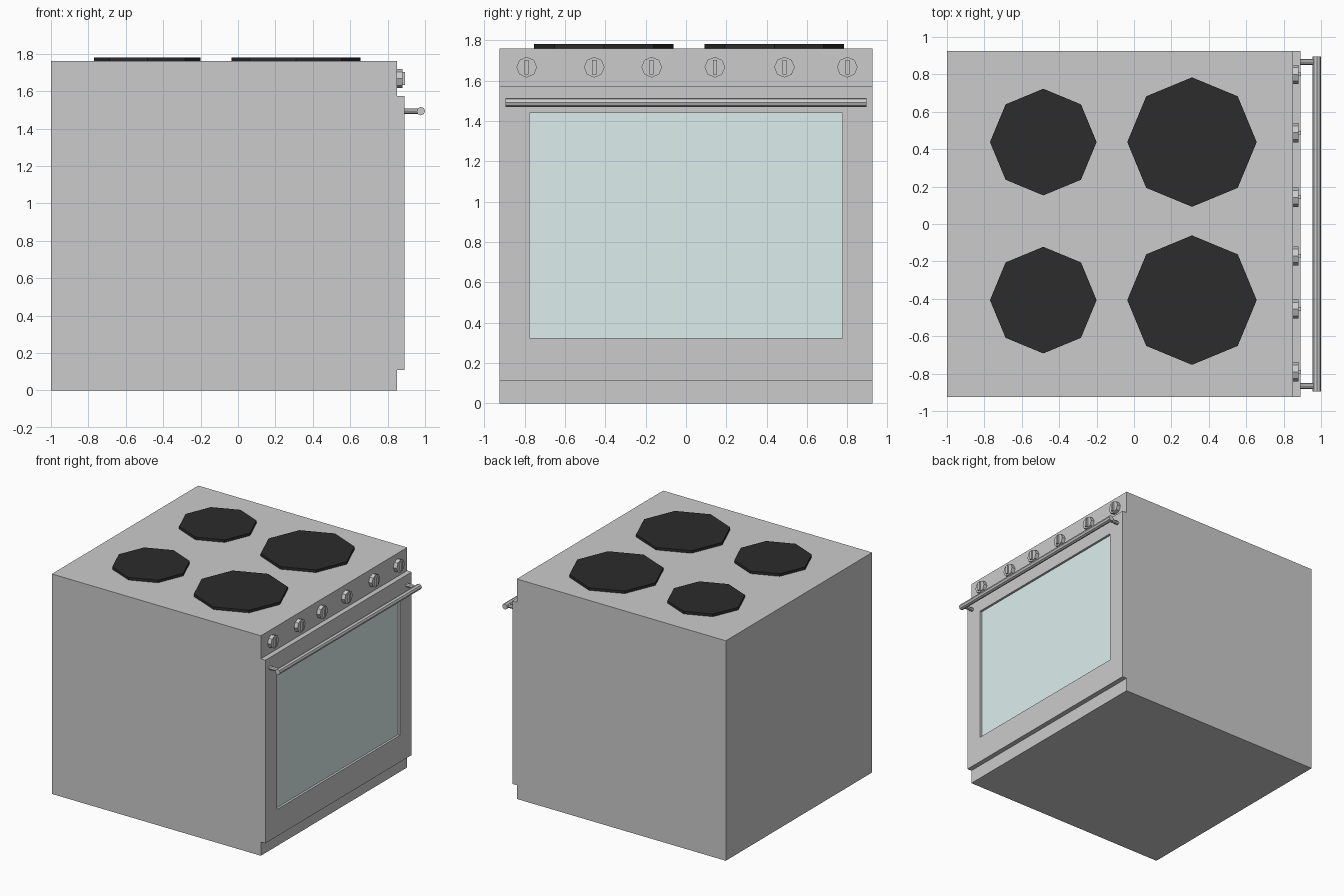
import bpy, bmesh
from math import pi
from mathutils import Matrix

if "Cube" in bpy.data.objects:
    bpy.data.objects.remove(bpy.data.objects["Cube"])


def material(name, rgb):
    m = bpy.data.materials.new(name)
    m.diffuse_color = (*rgb, 1)
    m.use_nodes = True
    m.node_tree.nodes["Principled BSDF"].inputs["Base Color"].default_value = m.diffuse_color
    return m


def finish(name, bm, mat=None):
    bmesh.ops.recalc_face_normals(bm, faces=bm.faces)
    me = bpy.data.meshes.new(name)
    bm.to_mesh(me)
    bm.free()
    ob = bpy.data.objects.new(name, me)
    bpy.context.collection.objects.link(ob)
    if mat:
        me.materials.append(mat)
    return ob


def add_box(bm, lo, hi):
    size = [b - a for a, b in zip(lo, hi)]
    mid = [(a + b) / 2 for a, b in zip(lo, hi)]
    bmesh.ops.create_cube(bm, size=1, matrix=Matrix.Translation(mid) @ Matrix.Diagonal((*size, 1)))


def add_prism(bm, centre, r, length, axis, r2=None):
    # eight-sided cylinder along the given axis
    rot = {'X': Matrix.Rotation(pi / 2, 4, 'Y'),
           'Y': Matrix.Rotation(pi / 2, 4, 'X'),
           'Z': Matrix.Identity(4)}[axis]
    bmesh.ops.create_cone(bm, cap_ends=True, segments=8, radius1=r, radius2=r2 or r,
                          depth=length, matrix=Matrix.Translation(centre) @ rot)


black = material("burner_black", (0.025, 0.025, 0.025))
glass = material("window_glass", (0.72, 0.86, 0.85))
HALF, FRONT, TOP = 0.925, 0.85, 1.76

# Main cabinet
bm = bmesh.new()
add_box(bm, (-1, -HALF, 0), (FRONT, HALF, TOP))
finish("cabinet", bm)

# Oven door frame: a ring around the window
bm = bmesh.new()
loops = []
for y, z0, z1 in ((HALF, 0.11, 1.575), (0.775, 0.325, 1.44)):
    for x in (FRONT, 0.89):
        loops.append([bm.verts.new((x, *p)) for p in ((-y, z0), (y, z0), (y, z1), (-y, z1))])
for a, b in ((0, 1), (1, 3), (3, 2), (2, 0)):
    for i in range(4):
        j = (i + 1) % 4
        bm.faces.new((loops[a][i], loops[a][j], loops[b][j], loops[b][i]))
finish("oven_door_frame", bm)

# Recessed window
bm = bmesh.new()
add_box(bm, (FRONT, -0.775, 0.325), (0.872, 0.775, 1.44))
finish("oven_window", bm, glass)

# Door handle: bar on two posts
bm = bmesh.new()
add_prism(bm, (0.9775, 0, 1.493), 0.0225, 1.79, 'Y')
for y in (-0.866, 0.866):
    add_prism(bm, (0.93, y, 1.493), 0.015, 0.09, 'X')
finish("door_handle", bm)

# Control knobs with raised grips
for i, y in enumerate((-0.79, -0.455, -0.17, 0.143, 0.488, 0.80)):
    bm = bmesh.new()
    add_prism(bm, (0.865, y, 1.667), 0.051, 0.03, 'X')
    add_box(bm, (0.87, y - 0.01, 1.632), (0.893, y + 0.01, 1.702))
    finish(f"control_knob_{i + 1}", bm)

# Hob burners: small pair at one side, large pair at the other
for size, x, r in (("small", -0.485, 0.285), ("large", 0.31, 0.346)):
    for side, y in (("left", -0.407), ("right", 0.438)):
        bm = bmesh.new()
        add_prism(bm, (x, y, TOP + 0.01), r, 0.022, 'Z')
        finish(f"{size}_burner_{side}", bm, black)
